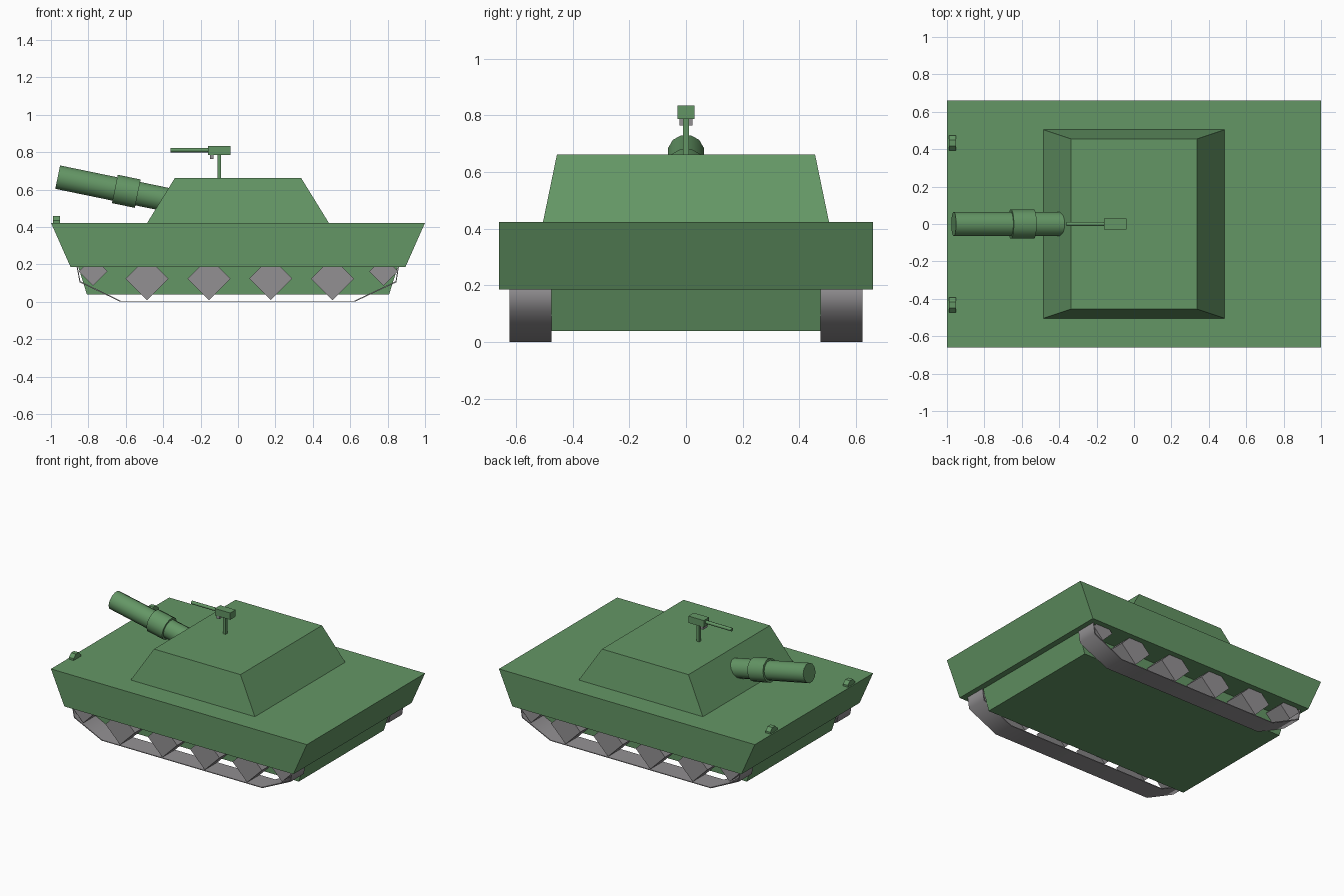
import bpy, bmesh
from math import pi, radians
from mathutils import Vector, Matrix

if "Cube" in bpy.data.objects:
    bpy.data.objects.remove(bpy.data.objects["Cube"])


def paint(name, r, g, b):
    mat = bpy.data.materials.new(name)
    mat.diffuse_color = (r, g, b, 1)
    mat.use_nodes = True
    mat.node_tree.nodes["Principled BSDF"].inputs["Base Color"].default_value = mat.diffuse_color
    return mat


green = paint("green_paint", 0.127, 0.305, 0.130)
steel = paint("dark_steel", 0.29, 0.28, 0.29)


def finish(name, bm, mat=green, smooth=None):
    bmesh.ops.recalc_face_normals(bm, faces=bm.faces)
    me = bpy.data.meshes.new(name)
    bm.to_mesh(me)
    bm.free()
    ob = bpy.data.objects.new(name, me)
    bpy.context.collection.objects.link(ob)
    me.materials.append(mat)
    if smooth:
        bpy.ops.object.select_all(action='DESELECT')
        ob.select_set(True)
        bpy.context.view_layer.objects.active = ob
        bpy.ops.object.shade_smooth_by_angle(angle=radians(smooth))
    return ob


def frustum(name, z0, x0, y0, z1, x1, y1, cx=0, mat=green):
    """Box with separate half sizes at the bottom and the top."""
    bm = bmesh.new()
    bmesh.ops.create_cube(bm, size=2)
    for v in bm.verts:
        hx, hy, z = (x1, y1, z1) if v.co.z > 0 else (x0, y0, z0)
        v.co = (cx + v.co.x * hx, v.co.y * hy, z)
    return finish(name, bm, mat)


def rod(name, a, b, r, sides, mat=green, smooth=None, spin=0, floor=None):
    """Cylinder running from a to b, optionally cut off below a height."""
    a, b = Vector(a), Vector(b)
    bm = bmesh.new()
    m = (Matrix.Translation((a + b) / 2)
         @ (b - a).to_track_quat('Z', 'Y').to_matrix().to_4x4()
         @ Matrix.Rotation(spin, 4, 'Z'))
    bmesh.ops.create_cone(bm, cap_ends=True, segments=sides, radius1=r,
                          radius2=r, depth=(b - a).length, matrix=m)
    if floor is not None:
        bmesh.ops.bisect_plane(bm, geom=bm.verts[:] + bm.edges[:] + bm.faces[:],
                               plane_co=(0, 0, floor), plane_no=(0, 0, 1),
                               clear_inner=True)
    return finish(name, bm, mat, smooth)


# Hull and turret
frustum("upper_hull", 0.186, 0.895, 0.66, 0.423, 1.0, 0.66)
frustum("lower_hull", 0.04, 0.808, 0.475, 0.20, 0.858, 0.475)
frustum("turret", 0.42, 0.487, 0.505, 0.662, 0.338, 0.455)

# Main gun, tilted upwards
muzzle = Vector((-0.964, 0, 0.667))
aim = Vector((0.979, 0, -0.202)).normalized()
rod("gun_barrel", muzzle, muzzle + aim * 0.70, 0.066, 12, smooth=40, spin=pi / 12)
rod("gun_sleeve", muzzle + aim * 0.312, muzzle + aim * 0.437, 0.080, 12,
    smooth=40, spin=pi / 12)

# Roof machine gun
frustum("machine_gun_post", 0.65, 0.01, 0.01, 0.79, 0.01, 0.01, cx=-0.10)
frustum("machine_gun_body", 0.786, 0.06, 0.03, 0.834, 0.06, 0.03, cx=-0.10)
frustum("machine_gun_grip", 0.764, 0.01, 0.023, 0.788, 0.01, 0.023, cx=-0.14, mat=steel)
rod("machine_gun_barrel", (-0.36, 0, 0.812), (-0.15, 0, 0.812), 0.012, 8, smooth=50)

# Track outline, open at the top where it runs into the hull
track_path = [(-0.865, 0.20), (-0.847, 0.105), (-0.63, 0.001),
              (0.625, 0.001), (0.847, 0.105), (0.862, 0.20)]
wheels = [(-0.775, 0.163, 0.077)]
wheels += [(-0.487 + i * 0.331, 0.124, 0.115) for i in range(4)]
wheels += [(0.778, 0.163, 0.077)]

for side, s in (("left", -1), ("right", 1)):
    # Thin track band, a closed ribbon with an inner and an outer skin
    bm = bmesh.new()
    outline = track_path + [(x * 0.995, z + 0.005) for x, z in reversed(track_path)]
    rows = [[bm.verts.new((x, s * y, z)) for y in (0.475, 0.622)] for x, z in outline]
    n = len(track_path)
    for i in range(2 * n):
        p, q = rows[i], rows[(i + 1) % (2 * n)]
        bm.faces.new((p[0], p[1], q[1], q[0]))
    for i in range(n - 1):
        for k in (0, 1):
            bm.faces.new((rows[i][k], rows[i + 1][k],
                          rows[2 * n - 2 - i][k], rows[2 * n - 1 - i][k]))
    finish(f"{side}_track", bm, steel, smooth=60)

    # Diamond shaped road wheels
    for i, (x, z, r) in enumerate(wheels):
        rod(f"{side}_wheel_{i + 1}", (x, s * 0.475, z), (x, s * 0.62, z), r, 4, mat=steel)

    # Half round headlight on the front deck
    rod(f"{side}_headlight", (-0.99, s * 0.433, 0.42), (-0.953, s * 0.433, 0.42),
        0.043, 8, spin=pi / 8, floor=0.415)
